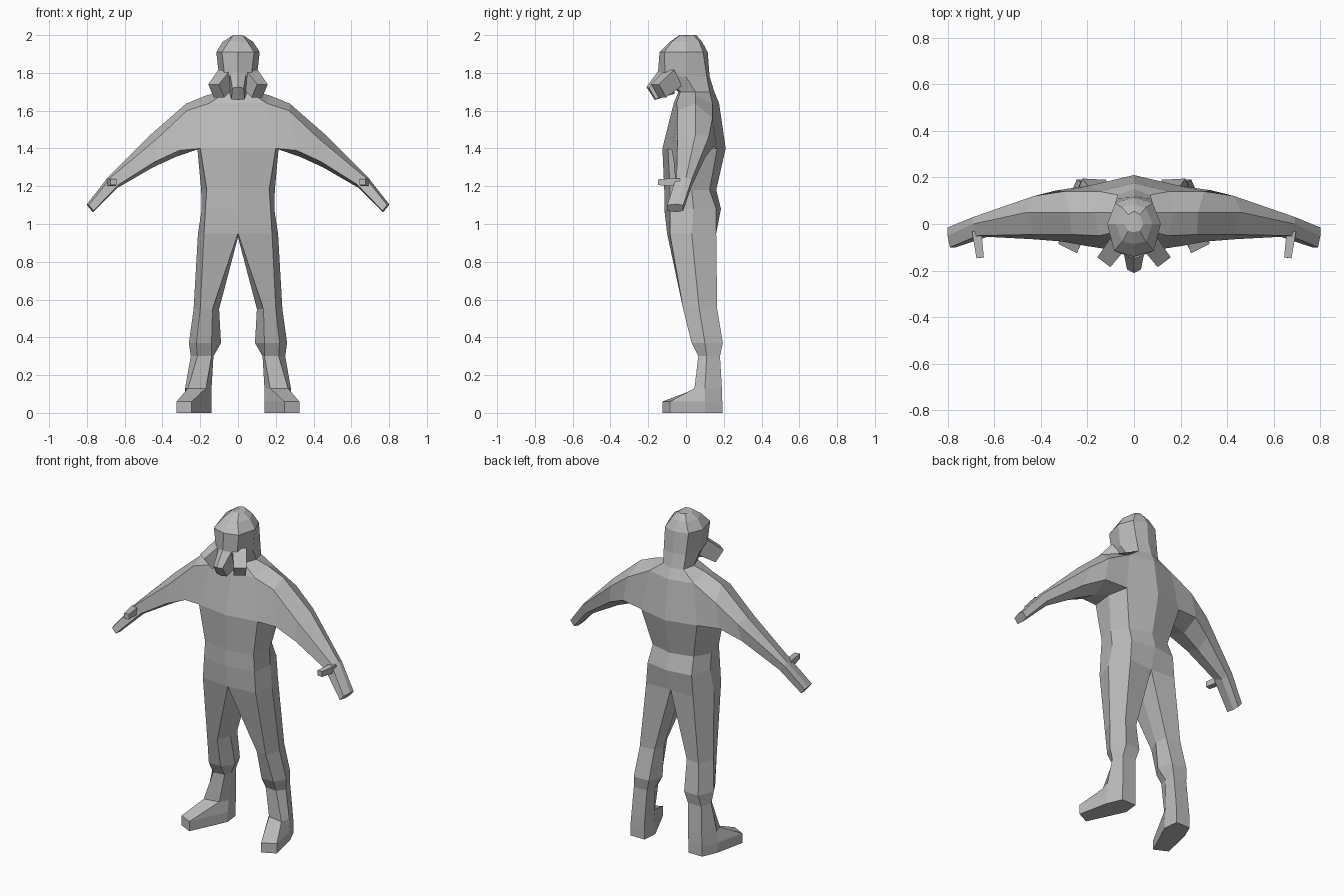
import bpy, bmesh
from mathutils import Vector

if "Cube" in bpy.data.objects:
    bpy.data.objects.remove(bpy.data.objects["Cube"])

grey = bpy.data.materials.new("suit grey")
grey.diffuse_color = (0.5, 0.5, 0.5, 1)
grey.use_nodes = True
grey.node_tree.nodes["Principled BSDF"].inputs["Base Color"].default_value = grey.diffuse_color


def finish(name, bm):
    """Turn a right-hand half into a mirrored, flat shaded object."""
    bmesh.ops.remove_doubles(bm, verts=bm.verts, dist=0.0005)
    bmesh.ops.recalc_face_normals(bm, faces=bm.faces)
    me = bpy.data.meshes.new(name)
    bm.to_mesh(me)
    bm.free()
    me.materials.append(grey)
    ob = bpy.data.objects.new(name, me)
    bpy.context.collection.objects.link(ob)
    m = ob.modifiers.new("mirror", 'MIRROR')
    m.use_clip = True
    m.merge_threshold = 0.001
    return ob


def loft(bm, rings, closed=True, cap=False, skip=()):
    """Bridge rings of equal point count; skip holds (ring, column) holes."""
    vs = [[bm.verts.new(p) for p in r] for r in rings]
    n = len(rings[0])
    for i in range(len(vs) - 1):
        for j in range(n if closed else n - 1):
            if (i, j) not in skip:
                k = (j + 1) % n
                bm.faces.new((vs[i][j], vs[i][k], vs[i + 1][k], vs[i + 1][j]))
    if cap:
        bm.faces.new(vs[-1])


def half(z, f, f1, s, b1, b, dz=0.0):
    """Half cross-section: front centre, front, side, back, back centre."""
    return [(0, f, z), (*f1, z), (*s, z + dz), (*b1, z), (0, b, z)]


def flat(z, *pts):
    return [(x, y, z) for x, y in pts]


# Suit torso, from hips to neck, with an opening at the shoulder
neck = half(1.70, -.04, (.06, -.03), (.09, .05), (.07, .125), .15)
torso = [
    half(.95, -.10, (.18, -.085), (.212, .03), (.16, .16), .15),
    half(1.08, -.115, (.172, -.085), (.192, .04), (.15, .16), .185),
    half(1.18, -.115, (.165, -.085), (.195, .03), (.14, .125), .16),
    half(1.40, -.125, (.20, -.095), (.215, .04), (.19, .165), .21),
    half(1.64, -.065, (.15, -.05), (.17, .05), (.15, .14), .175, .04),
    neck,
]
body = bmesh.new()
loft(body, torso, closed=False, skip={(3, 1), (3, 2)})

# Sleeve, running from the shoulder opening to the mitten tip
lo, hi = torso[3], torso[4]
loft(body, [
    [lo[1], lo[2], lo[3], hi[3], hi[2], hi[1]],
    [(.31, -.075, 1.39), (.33, .04, 1.355), (.33, .145, 1.41),
     (.30, .14, 1.56), (.275, .05, 1.637), (.27, -.045, 1.60)],
    [(.44, -.065, 1.33), (.45, .02, 1.30), (.45, .10, 1.35),
     (.43, .12, 1.46), (.46, .05, 1.475), (.43, -.045, 1.45)],
    [(.63, -.055, 1.21), (.64, 0, 1.19), (.66, .03, 1.20),
     (.69, .03, 1.235), (.69, 0, 1.245), (.67, -.05, 1.25)],
    [(.765, -.10, 1.07), (.768, -.05, 1.063), (.775, -.015, 1.07),
     (.80, -.015, 1.10), (.80, -.05, 1.105), (.79, -.10, 1.10)],
], cap=True)

# Trouser leg and boot, hanging from the hip ring and the crotch
foot = [(.245, -.125), (.325, -.085), (.285, .10),
        (.245, .192), (.15, .192), (.14, .10)]
loft(body, [
    torso[0] + [(0, .03, .93)],
    flat(.55, (.135, -.01), (.20, -.015), (.235, .07),
         (.20, .165), (.11, .15), (.10, .07)),
    flat(.37, (.14, .03), (.22, .03), (.26, .10),
         (.22, .195), (.12, .19), (.09, .10)),
    flat(.30, (.14, .07), (.215, .065), (.25, .11),
         (.23, .18), (.14, .18), (.13, .12)),
    flat(.13, (.17, .06), (.265, .045), (.28, .10),
         (.24, .19), (.148, .19), (.14, .11)),
    flat(.06, *foot),
    flat(0, *foot),
], cap=True)
finish("suit_body", body)

# Hooded head
head = bmesh.new()
loft(head, [
    neck,
    half(1.78, -.15, (.07, -.11), (.10, 0), (.075, .11), .125),
    half(1.91, -.14, (.085, -.115), (.115, 0), (.08, .09), .115),
    half(1.965, -.085, (.05, -.075), (.08, 0), (.05, .07), .085),
    half(2.0, -.035, (.025, -.03), (.04, 0), (.025, .04), .055, -.01),
], closed=False, cap=True)
finish("hooded_head", head)


def stub(name, start, end, r0, r1, up=(0, 0, 1)):
    """Tapered four-sided block running from start to end."""
    a, b = Vector(start), Vector(end)
    d = (b - a).normalized()
    u = d.cross(Vector(up)).normalized()
    v = u.cross(d)
    bm = bmesh.new()
    loft(bm, [[c + u * x * r[0] + v * y * r[1]
               for x, y in ((-1, -1), (1, -1), (1, 1), (-1, 1))]
              for c, r in ((a, r0), (b, r1))], cap=True)
    return finish(name, bm)


# Breathing mask: side filters and the central snout
stub("mask_filter", (.055, -.065, 1.775), (.115, -.145, 1.705),
     (.04, .05), (.035, .042))
snout = bmesh.new()
loft(snout, [
    [(0, -.14, 1.82), (.045, -.12, 1.81), (.05, -.06, 1.70), (0, -.06, 1.69)],
    [(0, -.21, 1.725), (.03, -.195, 1.72), (.035, -.16, 1.66), (0, -.165, 1.657)],
], closed=False, cap=True)
finish("mask_snout", snout)

# Thumb
stub("thumb", (.675, -.03, 1.22), (.66, -.145, 1.222), (.02, .022), (.016, .016))
